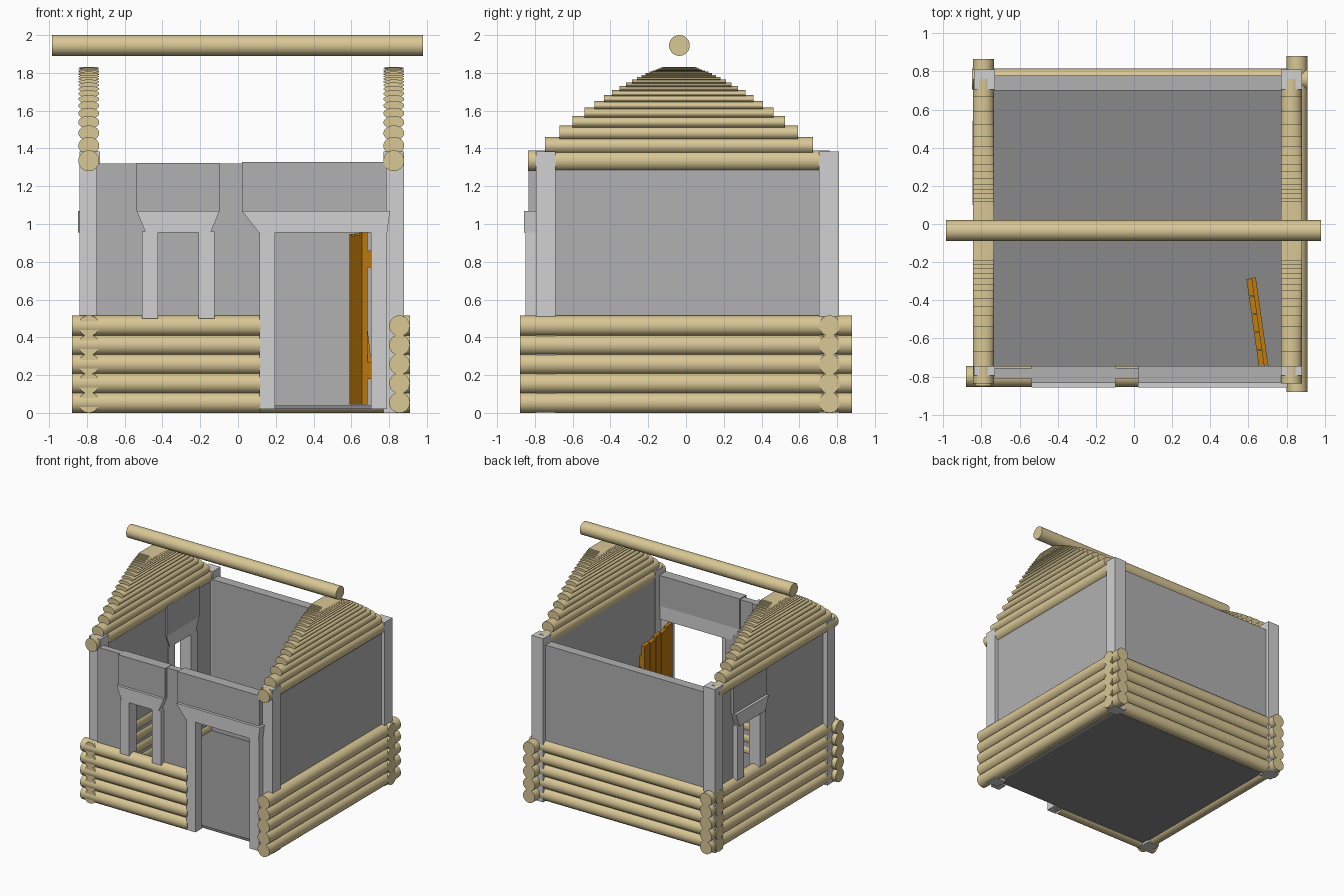
import bpy, bmesh, math
from mathutils import Vector, Matrix

if "Cube" in bpy.data.objects:
    bpy.data.objects.remove(bpy.data.objects["Cube"])


def mat(name, r, g, b):
    m = bpy.data.materials.new(name)
    m.diffuse_color = (r, g, b, 1)
    m.use_nodes = True
    m.node_tree.nodes["Principled BSDF"].inputs["Base Color"].default_value = m.diffuse_color
    return m


LOG = mat("pale log wood", 0.69, 0.57, 0.30)
TRIM = mat("light grey trim", 0.64, 0.64, 0.64)
WALL = mat("grey wall", 0.44, 0.44, 0.44)
FLOOR = mat("dark grey floor", 0.25, 0.25, 0.25)
DOOR = mat("orange brown door", 0.52, 0.20, 0.004)


def finish(name, bm, material, matrix=None, smooth=False):
    bmesh.ops.recalc_face_normals(bm, faces=bm.faces)
    me = bpy.data.meshes.new(name)
    bm.to_mesh(me)
    bm.free()
    me.materials.append(material)
    ob = bpy.data.objects.new(name, me)
    if matrix is not None:
        ob.matrix_world = matrix
    bpy.context.collection.objects.link(ob)
    if smooth:
        bpy.ops.object.select_all(action='DESELECT')
        ob.select_set(True)
        bpy.context.view_layer.objects.active = ob
        bpy.ops.object.shade_smooth_by_angle(angle=math.radians(40))
    return ob


def prism(name, pts, y0, y1, material, matrix=None):
    """Extrude an x/z outline from y0 to y1."""
    bm = bmesh.new()
    face = bm.faces.new([bm.verts.new((x, y0, z)) for x, z in pts])
    res = bmesh.ops.extrude_face_region(bm, geom=[face])
    vs = [v for v in res["geom"] if isinstance(v, bmesh.types.BMVert)]
    bmesh.ops.translate(bm, verts=vs, vec=(0, y1 - y0, 0))
    return finish(name, bm, material, matrix)


def box(name, x0, x1, y0, y1, z0, z1, material, matrix=None):
    return prism(name, [(x0, z0), (x1, z0), (x1, z1), (x0, z1)], y0, y1, material, matrix)


def log(name, axis, a, b, other, z, rx=0.055, rz=0.055):
    """Horizontal log from a to b along axis 'x' or 'y'."""
    bm = bmesh.new()
    bmesh.ops.create_cone(bm, cap_ends=True, segments=28, radius1=1, radius2=1, depth=1)
    for v in bm.verts:
        side, up, along = v.co.x * rx, v.co.y * rz, (a + b) / 2 + v.co.z * (b - a)
        v.co = (along, other + side, z + up) if axis == 'x' else (other + side, along, z + up)
    return finish(name, bm, LOG, smooth=True)


# Lower log courses on four sides
for i in range(5):
    z = 0.055 + 0.1015 * i
    log("front_log", 'x', -0.88, 0.12, -0.80, z)
    log("back_log", 'x', -0.85, 0.91, 0.76, z)
    log("left_log", 'y', -0.85, 0.865, -0.79, z)
    log("right_log", 'y', -0.88, 0.88, 0.855, z)

# Gable logs shrinking towards the top
for n in range(20):
    s, k = 0.845 ** n, 0.89 ** n
    rz = 0.055 * max(s, 0.2 * k + 0.8 * s)
    top = 1.39 + 0.46 * (1 - s)
    half = 0.7975 * k
    for x in (-0.79, 0.825):
        log("gable_log", 'y', -0.038 - half, -0.038 + half, x, top - rz, rz=rz)

# Ridge pole
log("ridge_pole", 'x', -0.985, 0.98, -0.035, 1.945)

# Corner posts
for x in (-0.84, 0.77):
    for y in (-0.795, 0.705):
        box("corner_post", x, x + 0.11, y, y + 0.105, 0, 1.385, TRIM)

# Floor and plain walls
box("floor", -0.74, 0.78, -0.75, 0.72, 0.02, 0.04, FLOOR)
box("back_wall", -0.74, 0.78, 0.70, 0.78, 0.02, 1.32, WALL)
box("right_wall", 0.78, 0.85, -0.70, 0.72, 0.02, 1.305, WALL)

# Front wall pieces around the openings
for x0, x1, z0, z1 in ((-0.75, -0.47, 0.02, 1.32), (-0.47, -0.175, 0.02, 0.50),
                       (-0.175, 0.16, 0.02, 1.32)):
    box("front_wall", x0, x1, -0.81, -0.755, z0, z1, WALL)

# Left wall pieces around the window
for y0, y1, z0, z1 in ((-0.70, 0.175, 0.02, 1.32), (0.175, 0.47, 0.02, 0.50),
                       (0.47, 0.72, 0.02, 1.32)):
    box("left_wall", -0.80, -0.75, y0, y1, z0, z1, WALL)


def window(prefix, matrix):
    """Jambs, flared lintel and panel, centred on x = 0 and facing -y."""
    for s in (-1, 1):
        a, b = sorted((s * 0.107, s * 0.192))
        box(prefix + "_jamb", a, b, -0.85, -0.75, 0.50, 0.96, TRIM, matrix)
    prism(prefix + "_lintel", [(-0.172, 0.955), (0.172, 0.955), (0.22, 1.07), (-0.22, 1.07)],
          -0.857, -0.75, TRIM, matrix)
    box(prefix + "_panel", -0.22, 0.22, -0.835, -0.745, 1.07, 1.322, WALL, matrix)


window("front_window", Matrix.Translation((-0.317, 0, 0)))
window("left_window", Matrix.Translation((0.01, 0.32, 0)) @ Matrix.Rotation(-math.pi / 2, 4, 'Z'))

# Door frame
for x0, x1 in ((0.115, 0.197), (0.705, 0.79)):
    box("door_jamb", x0, x1, -0.85, -0.765, 0.02, 0.96, TRIM)
prism("door_lintel", [(0.11, 0.955), (0.79, 0.955), (0.805, 1.07), (0.02, 1.07)],
      -0.857, -0.75, TRIM)
box("door_panel", 0.02, 0.785, -0.835, -0.745, 1.07, 1.328, WALL)

# Open plank door: local x runs from the hinge, local -y is the outer batten side
hinge, tip = Vector((0.672, -0.755, 0)), Vector((0.605, -0.285, 0))
d = tip - hinge
M = Matrix.Translation(hinge) @ Matrix.Rotation(math.atan2(d.y, d.x), 4, 'Z')
w = d.length / 5
for i in range(5):
    drop = (0, 0.015, 0.004, 0.02, 0.008)[i]
    box("door_plank", i * w + 0.002, (i + 1) * w - 0.002, -0.014, 0.016,
        0.045, 0.955 - drop, DOOR, M)
for z in (0.18, 0.77):
    box("door_batten", 0.0, d.length, -0.034, -0.012, z, z + 0.09, DOOR, M)
prism("door_brace", [(0.0, 0.27), (0.07, 0.27), (d.length, 0.77), (d.length - 0.07, 0.77)],
      -0.034, -0.012, DOOR, M)
